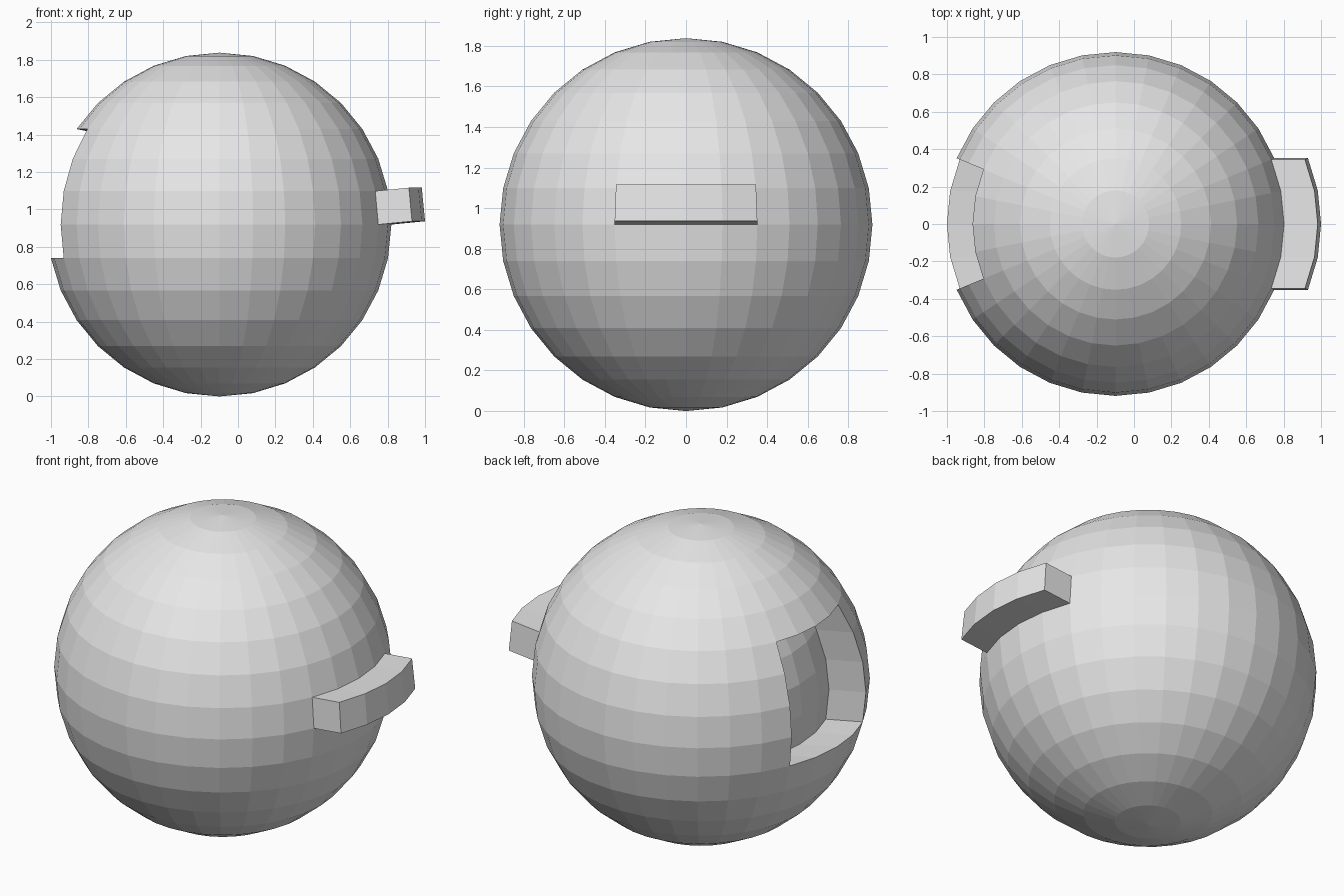
import bpy
import bmesh
from math import atan2, degrees, asin, cos, sin, radians
from mathutils import Vector

if "Cube" in bpy.data.objects:
    bpy.data.objects.remove(bpy.data.objects["Cube"], do_unlink=True)

RADIUS = 0.919
CENTRE = Vector((-0.099, 0, RADIUS))
STEP = 11.25  # degrees between neighbouring rings and segments

# Plain grey
grey = bpy.data.materials.new("light_grey")
grey.use_nodes = True
colour = (0.8, 0.8, 0.8, 1)
grey.diffuse_color = colour
grey.node_tree.nodes["Principled BSDF"].inputs["Base Color"].default_value = colour


def patch(bm, side, low, high):
    """Faces four segments wide on one side (+1 / -1 in x), between two ring numbers."""
    found = []
    for f in bm.faces:
        c = f.calc_center_median()
        lon = degrees(atan2(c.y, c.x * side))
        lat = degrees(asin(c.z / c.length))
        if abs(lon) < 2 * STEP and low * STEP < lat < high * STEP:
            found.append(f)
    return found


def push(bm, faces, offset):
    """Extrude a patch of faces as one piece along a single direction."""
    result = bmesh.ops.extrude_face_region(bm, geom=faces)
    verts = [g for g in result["geom"] if isinstance(g, bmesh.types.BMVert)]
    bmesh.ops.translate(bm, verts=verts, vec=offset)
    leftovers = [f for f in faces if f.is_valid]
    if leftovers:
        bmesh.ops.delete(bm, geom=leftovers, context="FACES")


# Faceted ball
bm = bmesh.new()
bmesh.ops.create_uvsphere(bm, u_segments=32, v_segments=16, radius=RADIUS)
handle_faces = patch(bm, 1, 0, 1)
recess_faces = patch(bm, -1, -1, 3)

# Curved handle bar standing out on one side
tilt = radians(STEP / 2)
push(bm, handle_faces, Vector((cos(tilt), 0, sin(tilt))) * 0.181)

# Recess sunk into the opposite side
tilt = radians(STEP)
push(bm, recess_faces, Vector((cos(tilt), 0, -sin(tilt))) * 0.25)

bmesh.ops.recalc_face_normals(bm, faces=bm.faces)
bmesh.ops.translate(bm, verts=bm.verts, vec=CENTRE)
mesh = bpy.data.meshes.new("ball_with_handle_and_recess")
bm.to_mesh(mesh)
bm.free()
mesh.materials.append(grey)
ball = bpy.data.objects.new("ball_with_handle_and_recess", mesh)
bpy.context.collection.objects.link(ball)
